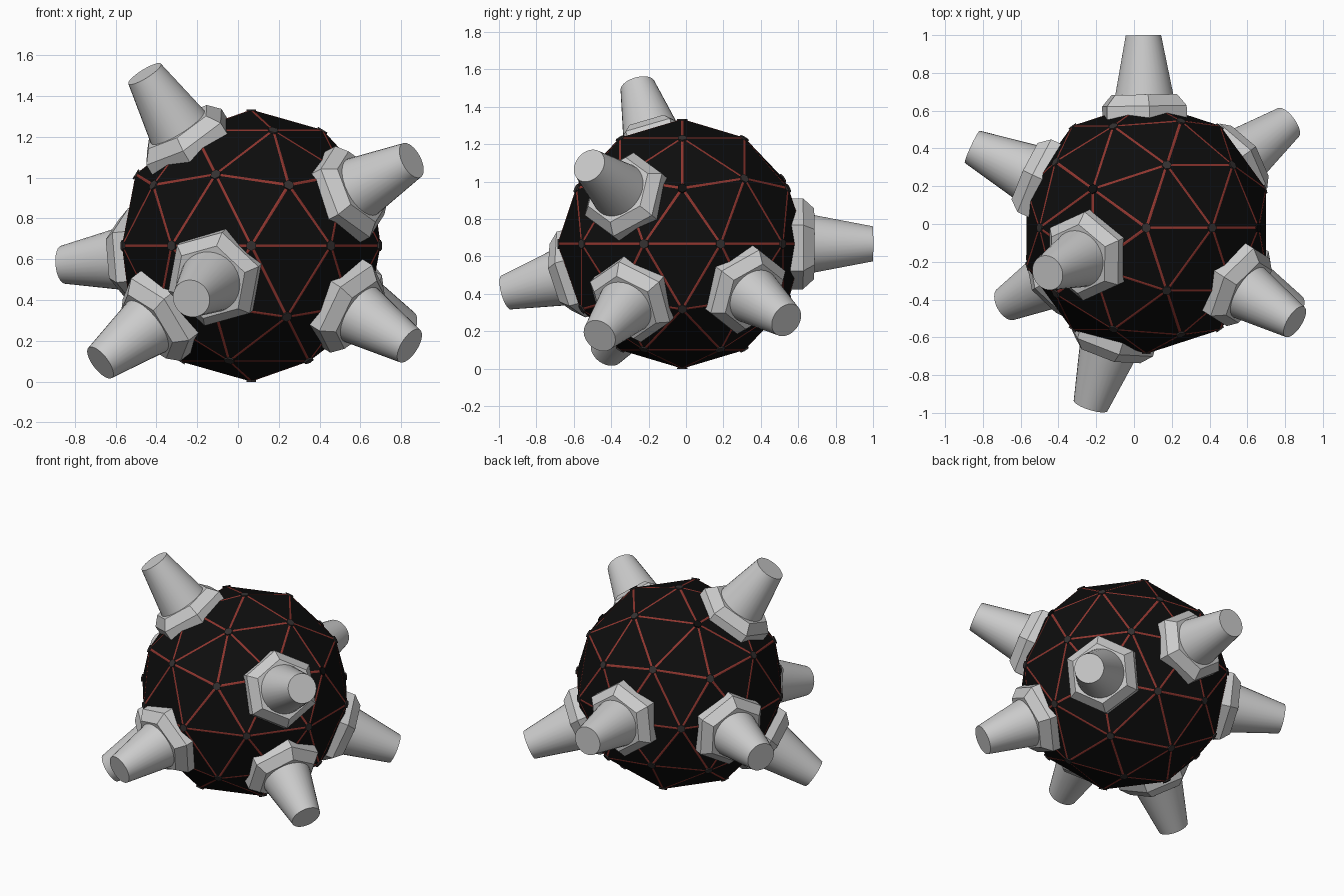
import bpy, bmesh, math
from mathutils import Vector, Matrix

if "Cube" in bpy.data.objects:
    bpy.data.objects.remove(bpy.data.objects["Cube"])

CENTRE = Vector((0.065, -0.02, 0.667))
RADIUS = 0.667


def material(name, rgb):
    m = bpy.data.materials.new(name)
    m.use_nodes = True
    colour = (*rgb, 1)
    m.diffuse_color = colour
    m.node_tree.nodes["Principled BSDF"].inputs["Base Color"].default_value = colour
    return m


black = material("black panel", (0.004, 0.004, 0.004))
red = material("red seam", (0.27, 0.035, 0.027))
dark = material("dark grey hub", (0.035, 0.03, 0.03))
grey = material("light grey metal", (0.6, 0.6, 0.6))


def finish(bm, name, mats, place=None):
    bmesh.ops.recalc_face_normals(bm, faces=bm.faces)
    mesh = bpy.data.meshes.new(name)
    bm.to_mesh(mesh)
    bm.free()
    for m in mats:
        mesh.materials.append(m)
    obj = bpy.data.objects.new(name, mesh)
    bpy.context.collection.objects.link(obj)
    obj.matrix_world = place or Matrix.Translation(CENTRE)
    return obj


def loft(bm, sides, profile, frame=None):
    """Stack regular polygons of (radius, height) and cap both ends."""
    rings = []
    for r, h in profile:
        ring = []
        for i in range(sides):
            a = math.tau * i / sides
            co = Vector((r * math.sin(a), r * math.cos(a), h))
            ring.append(bm.verts.new(frame @ co if frame else co))
        rings.append(ring)
    faces = [bm.faces.new(rings[0]), bm.faces.new(rings[-1])]
    for low, high in zip(rings, rings[1:]):
        for i in range(sides):
            j = (i + 1) % sides
            faces.append(bm.faces.new((low[i], low[j], high[j], high[i])))
    return faces


def outward(direction, twist=0):
    """Rotation with local z outward and local y as near to up as possible."""
    z = Vector(direction).normalized()
    up = Vector((0, 0, 1)) if abs(z.z) < 0.999 else Vector((0, 1, 0))
    x = up.cross(z).normalized()
    y = z.cross(x)
    rot = Matrix((x, y, z)).transposed().to_4x4()
    return rot @ Matrix.Rotation(math.radians(twist), 4, "Z")


# Faceted ball: black panels framed by inset red seams
bm = bmesh.new()
bmesh.ops.create_icosphere(bm, subdivisions=2, radius=RADIUS)
corners = [v.co.normalized() for v in bm.verts]
rims = bmesh.ops.inset_individual(bm, faces=bm.faces[:], thickness=0.0135)["faces"]
for f in rims:
    f.material_index = 1
finish(bm, "ball", [black, red])

# Small hubs where the seams meet, two of them black
open_hubs = [Vector((0.894, 0, 0.447)), Vector((-0.425, 0.309, 0.851))]
bm = bmesh.new()
for c in corners:
    is_open = any((c - o).length < 0.05 for o in open_hubs)
    plate = [(0.027, RADIUS - 0.007), (0.027, RADIUS + 0.001)]
    for f in loft(bm, 6, plate, outward(c)):
        f.material_index = 1 if is_open else 0
finish(bm, "seam_hubs", [dark, black])

# Spikes: outward direction and twist of each
spikes = {
    "upper_right": ((-0.515, -0.235, 0.83), 0),
    "upper_left": ((0.79, -0.5, 0.42), 0),
    "rear_right": ((-0.935, 0.435, -0.095), 0),
    "lower_right": ((-0.735, -0.4, -0.57), 0),
    "front": ((-0.3, -0.96, -0.265), -15),
    "lower_left": ((0.79, -0.45, -0.5), 0),
    "rear_left": ((0.755, 0.56, -0.41), 0),
    "rear": ((-0.015, 1, 0), 6),
}
for name, (direction, twist) in spikes.items():
    place = Matrix.Translation(CENTRE) @ outward(direction, twist)

    # Chamfered hexagonal collar
    bm = bmesh.new()
    loft(bm, 6, [(0.245, 0.575), (0.245, 0.645), (0.19, 0.705)])
    finish(bm, name + "_collar", [grey], place)

    # Blunt tapered horn
    bm = bmesh.new()
    loft(bm, 32, [(0.157, 0.69), (0.094, 1.02)])
    horn = finish(bm, name + "_horn", [grey], place)
    bpy.ops.object.select_all(action="DESELECT")
    horn.select_set(True)
    bpy.context.view_layer.objects.active = horn
    bpy.ops.object.shade_smooth_by_angle(angle=math.radians(40))
